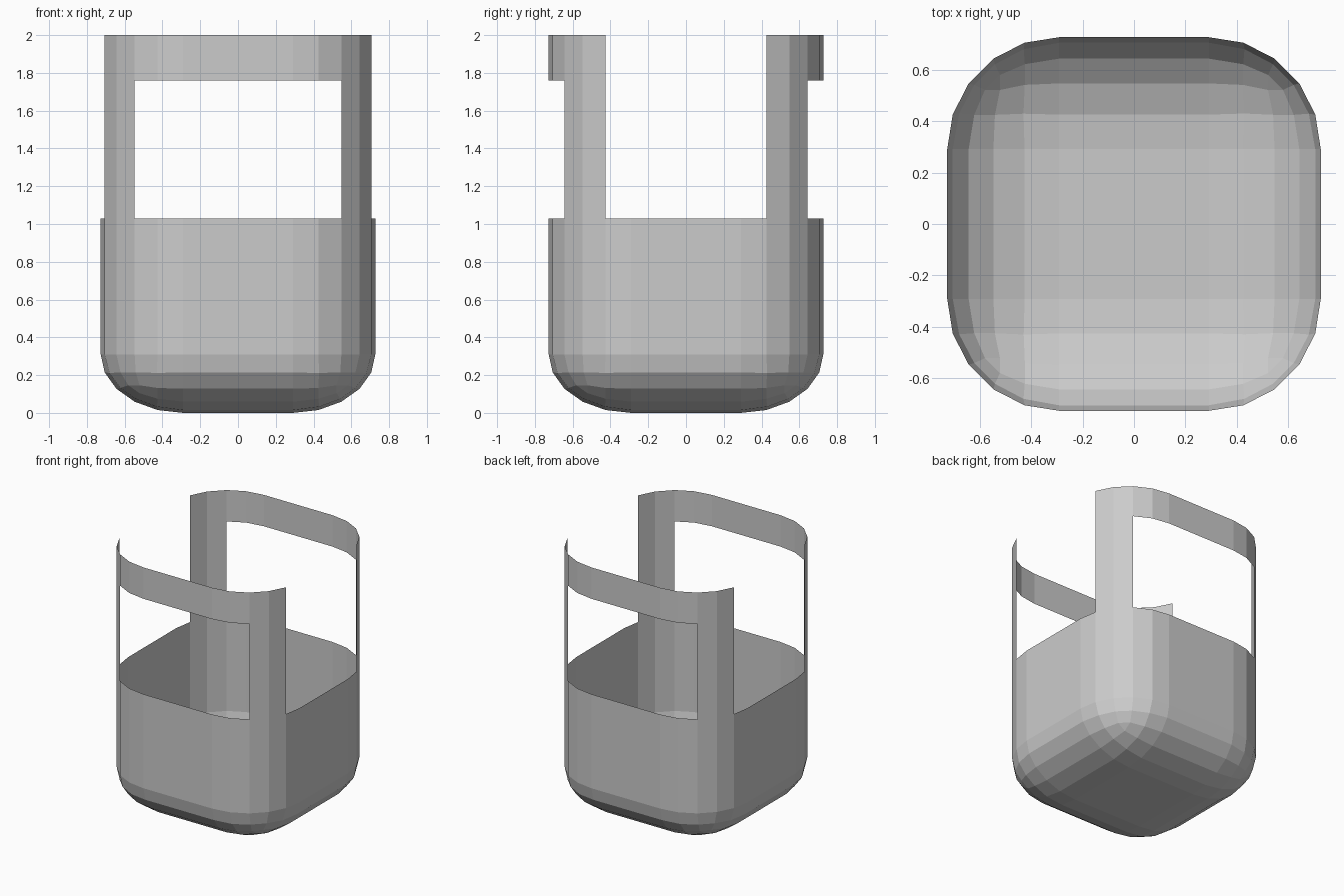
import bpy
import bmesh

HALF = 0.727            # half width of the rounded square plan
RADIUS = 0.436          # corner rounding
BASE_ROUND = 0.31       # height of the rounded underside
RIM, BAND, TOP = 1.03, 1.76, 2.0
POST_SIDE, POST_FRONT = 0.43, 0.55

cube = bpy.data.objects.get("Cube")
if cube:
    bpy.data.objects.remove(cube, do_unlink=True)

# Rounded box: bevelled cube, flattened at the base and stretched upward
bm = bmesh.new()
bmesh.ops.create_cube(bm, size=2 * HALF)
bmesh.ops.bevel(bm, geom=bm.verts[:] + bm.edges[:], offset=RADIUS,
                offset_type='OFFSET', segments=5, profile=0.5,
                affect='EDGES', clamp_overlap=False)
for v in bm.verts:
    lift = TOP if v.co.z > 0 else 0
    v.co.z = (v.co.z + HALF) * BASE_ROUND / RADIUS + lift

# Horizontal loops at the rim, the band's lower edge and the top
for height in (RIM, BAND, TOP):
    bmesh.ops.bisect_plane(bm, geom=bm.verts[:] + bm.edges[:] + bm.faces[:],
                           plane_co=(0, 0, height), plane_no=(0, 0, 1),
                           clear_outer=height == TOP)


# Open the sides completely and leave a window under each end band
def is_opening(face):
    c = face.calc_center_median()
    side = abs(c.y) < POST_SIDE and c.z > RIM
    window = abs(c.x) < POST_FRONT and RIM < c.z < BAND
    return side or window


bmesh.ops.delete(bm, geom=[f for f in bm.faces if is_opening(f)], context='FACES')
bmesh.ops.recalc_face_normals(bm, faces=bm.faces[:])

mesh = bpy.data.meshes.new("basket_shell")
bm.to_mesh(mesh)
bm.free()
shell = bpy.data.objects.new("basket_shell", mesh)
bpy.context.collection.objects.link(shell)
